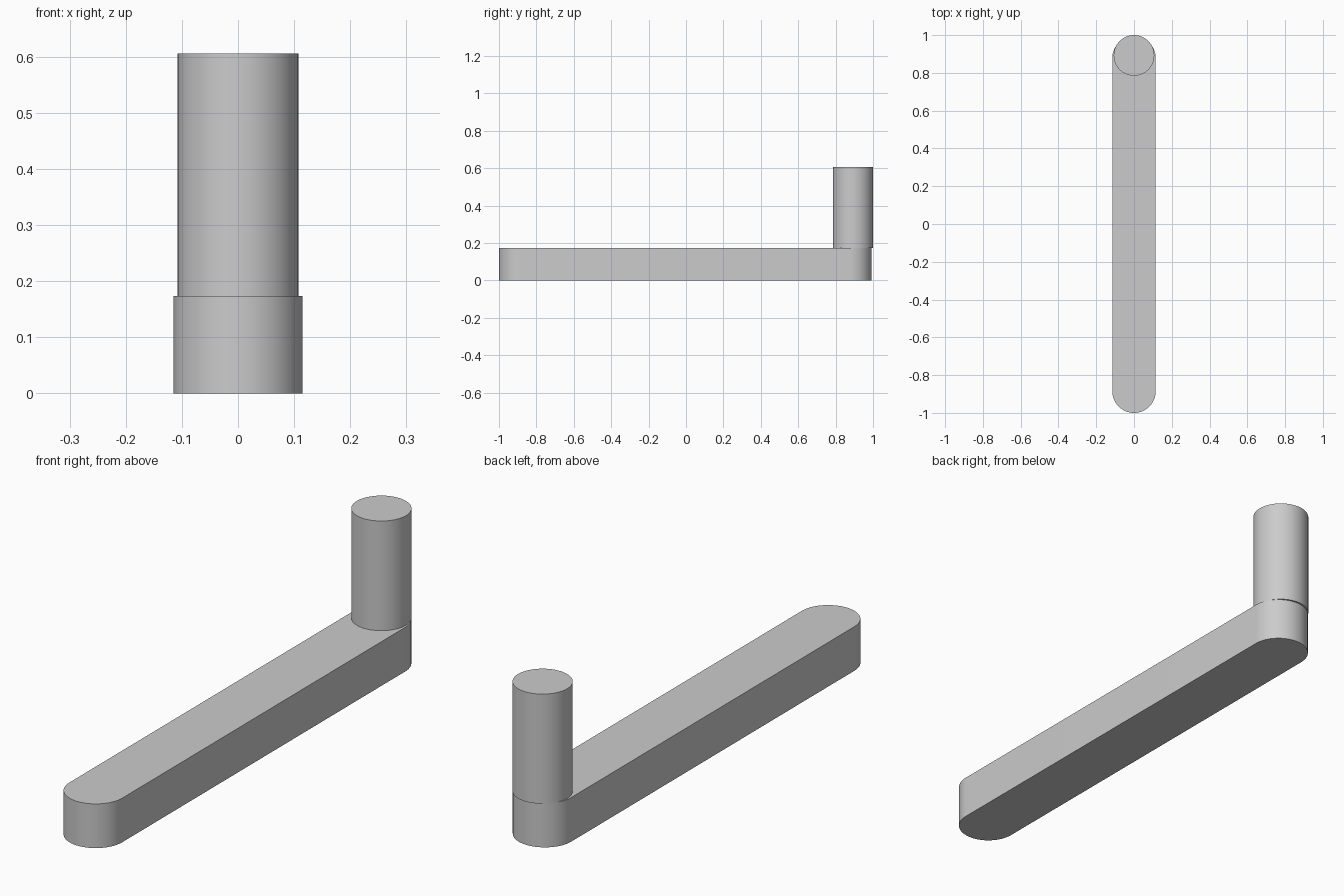
import bpy, bmesh, math

cube = bpy.data.objects.get("Cube")
if cube:
    bpy.data.objects.remove(cube, do_unlink=True)

grey = bpy.data.materials.new("plain grey")
grey.use_nodes = True
colour = (0.6, 0.6, 0.6, 1)
grey.diffuse_color = colour
grey.node_tree.nodes["Principled BSDF"].inputs["Base Color"].default_value = colour


def arc(y, radius, start, sweep, steps):
    """Points on a circle centred at (0, y)."""
    angles = [start + sweep * i / steps for i in range(steps + 1)]
    return [(radius * math.cos(a), y + radius * math.sin(a)) for a in angles]


def extrude_outline(name, outline, bottom, top):
    """Solid prism from a flat outline, smooth around its curved side."""
    bm = bmesh.new()
    base = bm.faces.new([bm.verts.new((x, y, bottom)) for x, y in outline])
    result = bmesh.ops.extrude_face_region(bm, geom=[base], use_keep_orig=True)
    verts = [g for g in result["geom"] if isinstance(g, bmesh.types.BMVert)]
    bmesh.ops.translate(bm, verts=verts, vec=(0, 0, top - bottom))
    bmesh.ops.recalc_face_normals(bm, faces=bm.faces)
    mesh = bpy.data.meshes.new(name)
    bm.to_mesh(mesh)
    bm.free()
    mesh.materials.append(grey)
    obj = bpy.data.objects.new(name, mesh)
    bpy.context.collection.objects.link(obj)
    bpy.ops.object.select_all(action="DESELECT")
    obj.select_set(True)
    bpy.context.view_layer.objects.active = obj
    bpy.ops.object.shade_smooth_by_angle(angle=math.radians(30))
    return obj


BAR_TOP = 0.174
BAR_RADIUS = 0.115

# Flat arm with rounded ends
back_end = arc(0.993 - BAR_RADIUS, BAR_RADIUS, 0, math.pi, 32)
front_end = arc(-1 + BAR_RADIUS, BAR_RADIUS, math.pi, math.pi, 32)
extrude_outline("crank_arm", back_end + front_end, 0, BAR_TOP)

# Upright round grip at the back end
grip_circle = arc(0.8925, 0.1075, 0, 2 * math.pi, 64)[:-1]
extrude_outline("grip_post", grip_circle, BAR_TOP, 0.606)
